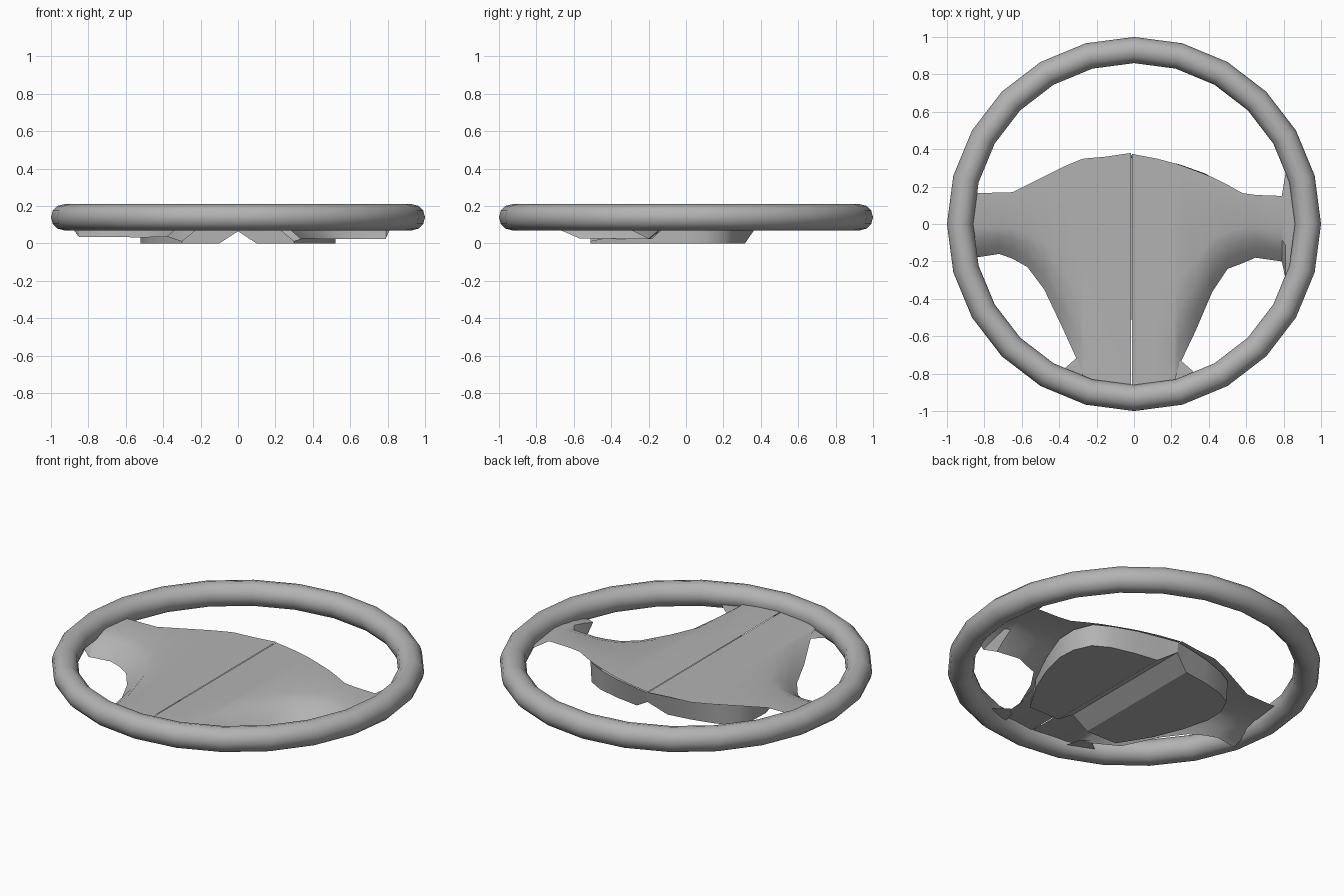
import bpy, math

# Dark grey plastic
grey = bpy.data.materials.new("dark_grey")
grey.diffuse_color = (0.45, 0.45, 0.45, 1)


def finish(ob, angle):
    bpy.context.view_layer.objects.active = ob
    ob.select_set(True)
    bpy.ops.object.shade_smooth_by_angle(angle=math.radians(angle))
    ob.select_set(False)
    ob.data.materials.append(grey)


def make_mesh(name, verts, faces, angle=35):
    me = bpy.data.meshes.new(name)
    me.from_pydata(verts, [], faces)
    me.update()
    ob = bpy.data.objects.new(name, me)
    bpy.context.collection.objects.link(ob)
    finish(ob, angle)


def loft(name, rows, angle=35, flip=False):
    n = len(rows[0])
    verts = [p for row in rows for p in row]
    faces = []
    for i in range(len(rows) - 1):
        for j in range(n - 1):
            a = i * n + j
            f = (a, a + 1, a + n + 1, a + n)
            faces.append(f[::-1] if flip else f)
    make_mesh(name, verts, faces, angle)


# Rim: 24-sided ring with a round section
bpy.ops.mesh.primitive_torus_add(major_segments=24, minor_segments=12,
                                 major_radius=0.93, minor_radius=0.07,
                                 location=(0, 0, 0.14))
rim = bpy.context.object
rim.name = "rim"
finish(rim, 40)

# Centre cover and spokes, per station: x, upper y, fold y, lower y, lower z
TOP = 0.132
right = [(-0.012, 0.375, -0.3, -0.87, TOP), (0.12, 0.35, -0.3, -0.87, TOP),
         (0.215, 0.325, -0.3, -0.86, 0.125), (0.235, 0.32, -0.3, -0.77, 0.115),
         (0.33, 0.285, -0.2, -0.57, 0.027),
         (0.42, 0.25, -0.08, -0.36, 0.025), (0.5, 0.21, -0.04, -0.24, 0.025),
         (0.58, 0.165, -0.02, -0.21, 0.025), (0.65, 0.155, -0.02, -0.18, 0.025),
         (0.79, 0.15, -0.02, -0.2, 0.025), (0.81, 0.27, -0.02, -0.29, 0.07),
         (0.88, 0.26, -0.02, -0.26, 0.12)]
left = [(-0.016, 0.38, -0.3, -0.87, TOP), (-0.15, 0.36, -0.3, -0.87, TOP),
        (-0.265, 0.35, -0.28, -0.85, 0.125), (-0.285, 0.345, -0.28, -0.77, 0.115),
        (-0.38, 0.305, -0.2, -0.56, 0.035),
        (-0.48, 0.255, -0.08, -0.35, 0.033), (-0.57, 0.21, -0.04, -0.23, 0.033),
        (-0.65, 0.17, -0.02, -0.185, 0.035), (-0.72, 0.168, -0.02, -0.16, 0.035),
        (-0.85, 0.165, -0.02, -0.18, 0.035), (-0.9, 0.165, -0.02, -0.18, 0.1)]


def cover_row(s):
    x, yu, yf, yl, zl = s
    pts = [(x, yu, TOP), (x, yf, TOP)]
    for t, drop in ((0.35, 0.2), (0.7, 0.58), (1.0, 1.0)):
        pts.append((x, yf + (yl - yf) * t, TOP + (zl - TOP) * drop))
    return pts


loft("cover_right", [cover_row(s) for s in reversed(right)], flip=True)
loft("cover_left", [cover_row(s) for s in left], flip=True)

# Housing under the cover, from the back middle round to the front: x, y at the
# bottom edge, and how far the top edge leans outward in y
wall = [(0, 0.36, 0.01), (0.1, 0.315, 0.035), (0.24, 0.295, 0.025),
        (0.38, 0.26, 0.01), (0.47, 0.21, 0.01), (0.515, 0.11, 0.0),
        (0.52, 0.0, 0), (0.48, -0.16, 0), (0.41, -0.33, 0), (0.30, -0.51, 0)]
for s, side in ((1, "right"), (-1, "left")):
    rows = []
    for x, y, lean in wall:
        top = 0.125 if y > 0 else 0.115 + 0.2 * y
        rows.append([(s * x, y + lean, top), (s * x, y, 0.065 if x == 0 else 0)])
    loft("housing_wall_" + side, rows, 60, s < 0)
    # Bottom plate with a shallow groove along the middle
    plate = [[(0, 0.36, 0.065), (s * 0.1, 0.315, 0), (s * 0.1, 0.315, 0)]]
    plate = [[(0, y, 0.065), (s * 0.1, y, 0), (s * x, y, 0)] for x, y, l in wall[2:]]
    back = [(0, 0.36, 0.065), (s * 0.1, 0.315, 0), (s * 0.24, 0.295, 0)]
    loft("housing_bottom_" + side, [back] + plate, 20, s < 0)
    # Front wall closing the housing up to the cover
    front = [(0, 0.065, 0.128), (0.1, 0, 0.125), (0.2, 0, 0.095), (0.30, 0, 0.013)]
    loft("housing_front_" + side,
         [[(s * x, -0.51, b), (s * x, -0.51, t)] for x, b, t in front], 35, s > 0)

# Small flared feet where the lower spoke meets the rim
for s, dx, name in ((-1, 0.05, "foot_left"), (1, 0.0, "foot_right")):
    pts = [(0.2, -0.78), (0.25, -0.73), (0.33, -0.80), (0.18, -0.87)]
    vs = [(s * (x + dx), y + dx * 0.4, 0.11) for x, y in pts]
    make_mesh(name, vs, [(0, 3, 2, 1) if s > 0 else (0, 1, 2, 3)])
